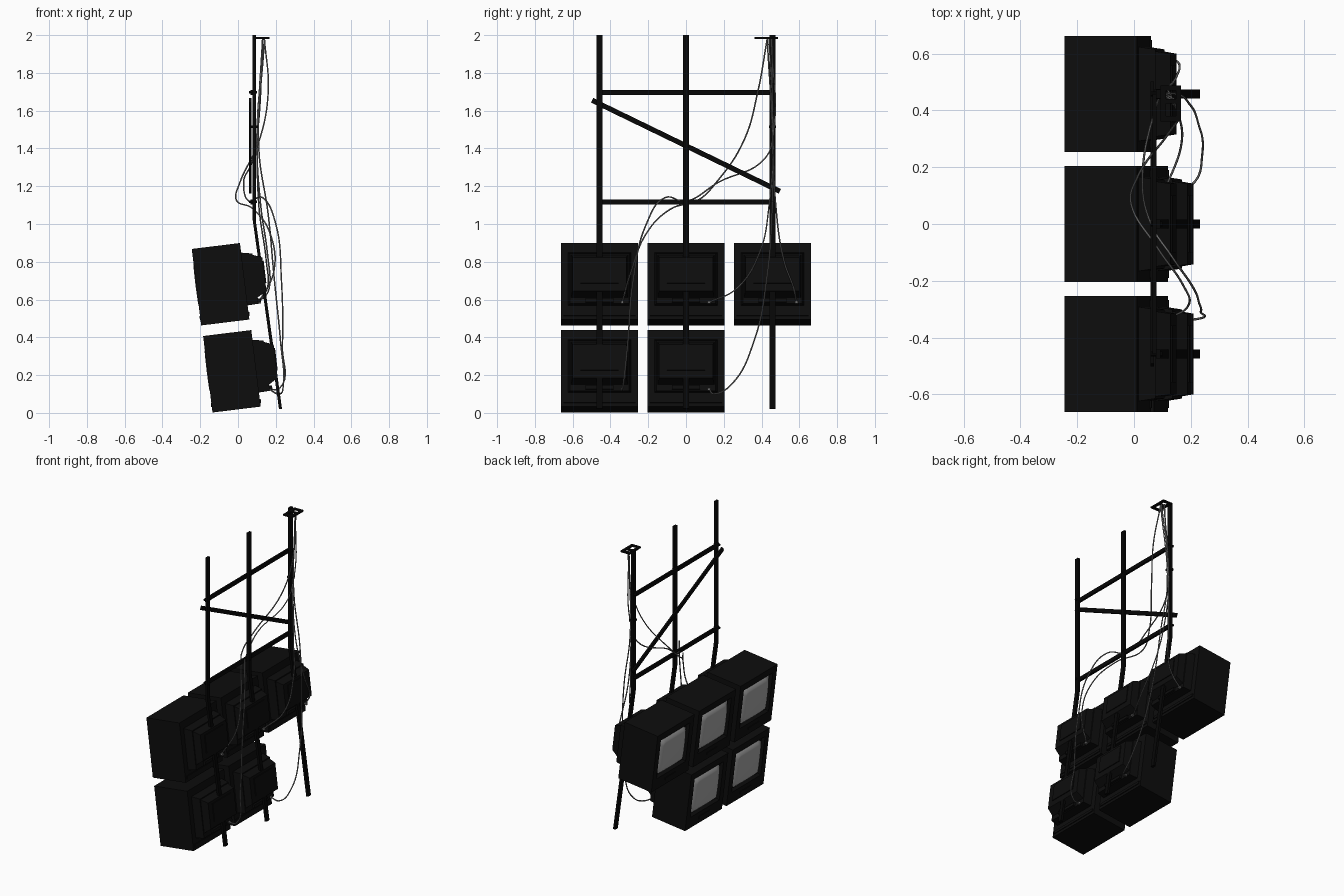
import bpy, bmesh, math
from mathutils import Matrix, Vector

cube = bpy.data.objects.get("Cube")
if cube:
    bpy.data.objects.remove(cube)


def material(name, v):
    m = bpy.data.materials.new(name)
    m.use_nodes = True
    m.diffuse_color = (v, v, v, 1)
    m.node_tree.nodes["Principled BSDF"].inputs["Base Color"].default_value = (v, v, v, 1)
    return m


CASE = material("case_black", 0.004)
STEEL = material("steel_black", 0.002)
GLASS = material("screen_grey", 0.38)
WIRE = material("cable_grey", 0.16)


def finish(bm, name, mats):
    bmesh.ops.recalc_face_normals(bm, faces=bm.faces)
    me = bpy.data.meshes.new(name)
    bm.to_mesh(me)
    bm.free()
    for m in mats:
        me.materials.append(m)
    ob = bpy.data.objects.new(name, me)
    bpy.context.collection.objects.link(ob)
    return ob


def add_box(bm, x, y, z):
    """Box from (min, max) pairs."""
    size = [b - a for a, b in (x, y, z)]
    mid = [(a + b) / 2 for a, b in (x, y, z)]
    mat = Matrix.Translation(mid) @ Matrix.Diagonal((*size, 1))
    bmesh.ops.create_cube(bm, size=1, matrix=mat)


def add_loft(bm, sections):
    """Closed loft through rectangles given as depth, half width, low, high."""
    loops = []
    for d, w, lo, hi in sections:
        loops.append([bm.verts.new((d, y, z)) for y, z in
                      ((-w, lo), (w, lo), (w, hi), (-w, hi))])
    for a, b in zip(loops, loops[1:]):
        for i in range(4):
            j = (i + 1) % 4
            bm.faces.new((a[i], a[j], b[j], b[i]))
    bm.faces.new(loops[0])
    bm.faces.new(loops[-1])


H, W, TILT = 0.408, 0.204, math.radians(-7)
SCREEN_W, SCREEN_Z, SCREEN_H = 0.148, 0.222, 0.128


def monitor_mesh():
    bm = bmesh.new()
    # main case with a recessed screen opening
    add_loft(bm, [(0.018, SCREEN_W, SCREEN_Z - SCREEN_H, SCREEN_Z + SCREEN_H),
                  (0, SCREEN_W + 0.012, SCREEN_Z - SCREEN_H - 0.012, SCREEN_Z + SCREEN_H + 0.012),
                  (0, W, 0, H), (0.257, W, 0, H)])
    # stepped tube housing at the rear
    add_loft(bm, [(0.25, 0.167, 0.075, 0.358), (0.315, 0.157, 0.077, 0.345),
                  (0.315, 0.15, 0.11, 0.338), (0.365, 0.142, 0.14, 0.318)])
    # raised rear panel, connector ledge and base strip
    add_box(bm, (0.36, 0.37), (-0.1, 0.1), (0.18, 0.3))
    add_box(bm, (0.31, 0.33), (-0.075, 0.075), (0.084, 0.105))
    add_box(bm, (0.25, 0.262), (-0.19, 0.19), (0.02, 0.04))
    # control strip below the screen
    add_box(bm, (-0.003, 0.005), (-0.06, 0.06), (0.03, 0.05))
    return finish(bm, "monitor_case", [CASE])


def screen_mesh():
    bm = bmesh.new()
    n = 12
    geom = bmesh.ops.create_grid(bm, x_segments=n, y_segments=n, size=1)
    for v in geom["verts"]:
        u, t = v.co.x, v.co.y
        # squircle outline with a gently bulging face and rounded edges
        ru = u * (1 - 0.05 * t ** 4)
        rt = t * (1 - 0.05 * u ** 4)
        edge = max(abs(u), abs(t)) > 0.99
        depth = 0.018 if edge else -0.004 + 0.006 * (u * u + t * t) / 2
        v.co = (depth, ru * SCREEN_W, SCREEN_Z + rt * SCREEN_H)
    ob = finish(bm, "monitor_screen", [GLASS])
    ob.data.shade_smooth()
    # orient outward, toward the viewer of the screen
    if ob.data.polygons[n * n // 2].normal.x > 0:
        ob.data.flip_normals()
    return ob


# Wall of monitors: three above, two below
case, screen = monitor_mesh(), screen_mesh()
PITCH = 0.458
spots = [(-0.195, y, 0.463) for y in (-PITCH, 0, PITCH)]
spots += [(-0.135, y, 0.002) for y in (-PITCH, 0)]
for i, spot in enumerate(spots):
    for src in (case, screen):
        ob = src if i == 0 else src.copy()
        if i:
            bpy.context.collection.objects.link(ob)
        ob.matrix_world = Matrix.Translation(spot) @ Matrix.Rotation(TILT, 4, "Y")

# Bent uprights
for y in (-PITCH, 0, PITCH):
    bm = bmesh.new()
    outline = [(0.078, 2), (0.094, 2), (0.094, 1.02), (0.233, 0.022),
               (0.217, 0.02), (0.078, 1.02)]
    face = bm.faces.new([bm.verts.new((x, y - 0.015, z)) for x, z in outline])
    ext = bmesh.ops.extrude_face_region(bm, geom=[face])
    moved = [g for g in ext["geom"] if isinstance(g, bmesh.types.BMVert)]
    bmesh.ops.translate(bm, verts=moved, vec=(0, 0.03, 0))
    finish(bm, "upright", [STEEL])


def beam(name, a, b, x=(0.06, 0.078), height=0.027):
    """Flat bar between two (y, z) points."""
    a, b = Vector(a), Vector(b)
    d, m = b - a, (a + b) / 2
    bm = bmesh.new()
    add_box(bm, x, (-d.length / 2, d.length / 2), (-height / 2, height / 2))
    ob = finish(bm, name, [STEEL])
    ob.matrix_world = (Matrix.Translation((0, m.x, m.y)) @
                       Matrix.Rotation(math.atan2(d.y, d.x), 4, "X"))


# Cross bars and diagonal brace
for z in (1.697, 1.117):
    beam("cross_bar", (-PITCH, z), (PITCH, z), (0.066, 0.08))
beam("diagonal_brace", (-0.497, 1.655), (0.497, 1.173), (0.058, 0.071))

# Bolts and cable clip
bm = bmesh.new()
for y in (-PITCH, 0, PITCH):
    for z in (1.697, 1.117):
        mat = Matrix.Translation((0.08, y, z)) @ Matrix.Rotation(math.pi / 2, 4, "Y")
        bmesh.ops.create_cone(bm, cap_ends=True, segments=6, radius1=0.008,
                              radius2=0.008, depth=0.042, matrix=mat)
add_box(bm, (0.072, 0.106), (PITCH - 0.018, PITCH + 0.018), (1.508, 1.522))
finish(bm, "bolts_and_clip", [STEEL])

# Slotted bracket at the top of one upright
bm = bmesh.new()
Z = (1.98, 1.99)
for x in ((0.094, 0.112), (0.148, 0.166)):
    add_box(bm, x, (0.362, 0.488), Z)
for y in ((0.362, 0.38), (0.425, 0.44), (0.47, 0.488)):
    add_box(bm, (0.112, 0.148), y, Z)
finish(bm, "top_bracket", [STEEL])

# Cables from the bracket down to each monitor
paths = {
    "cable_top_left": [(0.13, 0.455, 1.98), (0.105, 0.46, 1.5), (0.11, 0.475, 1.1),
                       (0.15, 0.52, 0.8), (0.155, 0.57, 0.66), (0.11, 0.585, 0.585)],
    "cable_top_middle": [(0.14, 0.44, 1.98), (0.1, 0.462, 1.45), (0.12, 0.44, 1.1),
                         (0.155, 0.39, 0.85), (0.165, 0.27, 0.66), (0.11, 0.122, 0.585)],
    "cable_low_middle": [(0.14, 0.43, 1.98), (0.11, 0.46, 1.4), (0.16, 0.455, 1.05),
                         (0.19, 0.43, 0.73), (0.225, 0.36, 0.38), (0.24, 0.24, 0.15),
                         (0.215, 0.15, 0.1), (0.165, 0.122, 0.125)],
    "cable_top_right": [(0.14, 0.43, 1.98), (0.16, 0.38, 1.7), (0.115, 0.31, 1.45),
                        (0.01, 0.16, 1.22), (-0.01, 0.07, 1.13), (0.08, -0.08, 1.08),
                        (0.17, -0.21, 0.95), (0.19, -0.29, 0.75), (0.11, -0.338, 0.585)],
    "cable_low_right": [(0.13, 0.45, 1.98), (0.105, 0.465, 1.5), (0.08, 0.42, 1.35),
                        (0.03, 0.17, 1.22), (0.06, 0, 1.12), (0.13, -0.11, 1.14),
                        (0.2, -0.21, 1), (0.23, -0.28, 0.7), (0.235, -0.31, 0.35),
                        (0.22, -0.335, 0.13), (0.165, -0.338, 0.125)],
}
for name, pts in paths.items():
    cu = bpy.data.curves.new(name, "CURVE")
    cu.dimensions = "3D"
    cu.bevel_depth = 0.004
    cu.bevel_resolution = 1
    cu.resolution_u = 8
    sp = cu.splines.new("BEZIER")
    sp.bezier_points.add(len(pts) - 1)
    for bp, p in zip(sp.bezier_points, pts):
        bp.co = p
        bp.handle_left_type = bp.handle_right_type = "AUTO"
    cu.materials.append(WIRE)
    bpy.context.collection.objects.link(bpy.data.objects.new(name, cu))
    # plug at the monitor end
    x, y, z = pts[-1]
    bm = bmesh.new()
    add_box(bm, (x - 0.02, x + 0.012), (y - 0.007, y + 0.007), (z - 0.007, z + 0.007))
    finish(bm, "plug", [WIRE])
